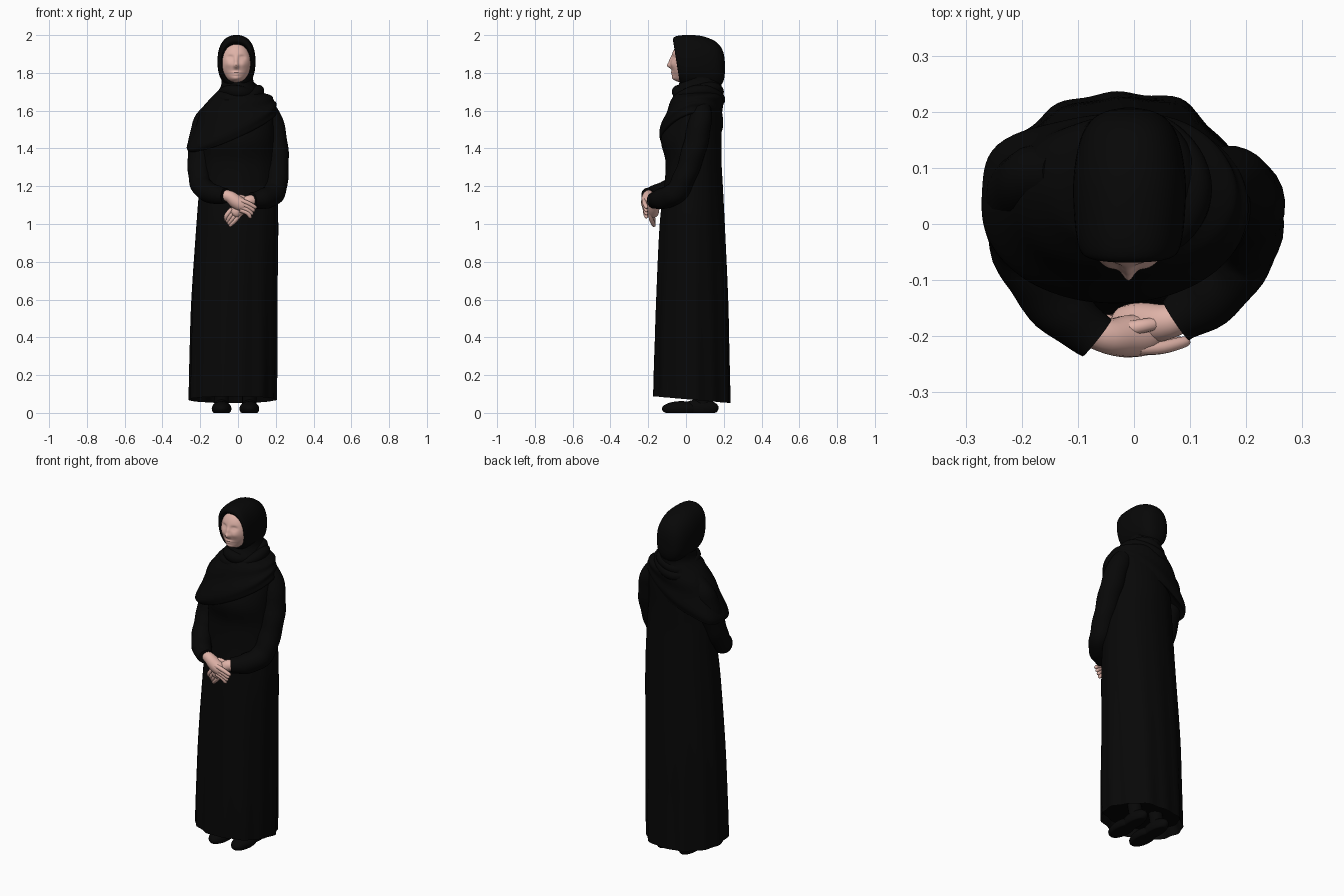
import bpy, bmesh, math
from mathutils import Vector


def material(name, rgb):
    m = bpy.data.materials.new(name)
    m.diffuse_color = (*rgb, 1)
    return m


BLACK = material("black cloth", (0.0022, 0.0022, 0.0022))
SKIN = material("skin", (0.74, 0.45, 0.39))


def smooth_keys(keys, n):
    """Catmull-Rom samples through rows of numbers, n steps per span."""
    out = []
    for i in range(len(keys) - 1):
        a, b, c, d = (keys[max(0, min(len(keys) - 1, i + k))] for k in (-1, 0, 1, 2))
        for s in range(n):
            t = s / n
            out.append([0.5 * (2*q + (r-p)*t + (2*p-5*q+4*r-u)*t*t + (3*q-p-3*r+u)*t**3)
                        for p, q, r, u in zip(a, b, c, d)])
    return out + [list(keys[-1])]


def loft(name, rings, mat, start=True, end=True, closed=False):
    bm = bmesh.new()
    rows = [[bm.verts.new(p) for p in ring] for ring in rings]
    n = len(rows[0])
    pairs = list(zip(rows, rows[1:])) + ([(rows[-1], rows[0])] if closed else [])
    for lo, hi in pairs:
        for j in range(n):
            k = (j + 1) % n
            bm.faces.new((lo[j], lo[k], hi[k], hi[j]))
    if not closed:
        if start:
            bm.faces.new(rows[0][::-1])
        if end:
            bm.faces.new(rows[-1])
    bmesh.ops.recalc_face_normals(bm, faces=bm.faces)
    return finish(name, bm, mat)


def finish(name, bm, mat):
    me = bpy.data.meshes.new(name)
    bm.to_mesh(me)
    bm.free()
    me.materials.append(mat)
    ob = bpy.data.objects.new(name, me)
    bpy.context.collection.objects.link(ob)
    bpy.ops.object.select_all(action='DESELECT')
    ob.select_set(True)
    bpy.context.view_layer.objects.active = ob
    bpy.ops.object.shade_smooth_by_angle(angle=math.radians(60))
    return ob


def tube(name, keys, mat, sides=16, steps=6, wrinkle=0.0, closed=False):
    """Sweep along rows of x, y, z, radius."""
    pts = keys if closed else smooth_keys(keys, steps)
    cs = [Vector(p[:3]) for p in pts]
    rings, prev, side = [], None, None
    for i, c in enumerate(cs):
        if closed:
            tan = (cs[(i + 1) % len(cs)] - cs[i - 1]).normalized()
        else:
            tan = (cs[min(i + 1, len(cs) - 1)] - cs[max(i - 1, 0)]).normalized()
        if prev is None:
            side = tan.orthogonal().normalized()
        else:
            side = prev.rotation_difference(tan) @ side
        prev, other = tan, tan.cross(side)
        ring = []
        for j in range(sides):
            a = math.tau * j / sides
            r = pts[i][3] * (1 + wrinkle * math.sin(i * 1.1 + 2 * math.sin(a)))
            ring.append(c + (side * math.cos(a) + other * math.sin(a)) * r)
        rings.append(ring)
    return loft(name, rings, mat, closed=closed)


def ball(name, centre, radii, mat, shape=None, seg=32):
    bm = bmesh.new()
    bmesh.ops.create_uvsphere(bm, u_segments=seg, v_segments=seg * 3 // 4, radius=1)
    for v in bm.verts:
        v.co = Vector([c + r * p for c, r, p in zip(centre, radii, v.co)])
        if shape:
            shape(v.co)
    return finish(name, bm, mat)


# Long robe: rows of z, centre x, centre y, half width, half depth
ROBE = [(0.052, -0.03, 0.03, 0.230, 0.203), (0.30, -0.025, 0.03, 0.230, 0.198),
        (0.60, -0.02, 0.032, 0.226, 0.190), (1.00, -0.004, 0.033, 0.216, 0.172),
        (1.20, 0.0, 0.04, 0.205, 0.155), (1.33, 0.0, 0.04, 0.198, 0.148),
        (1.45, 0.0, 0.028, 0.192, 0.160), (1.57, 0.005, 0.05, 0.185, 0.135),
        (1.65, 0.012, 0.07, 0.160, 0.105), (1.70, 0.0, 0.08, 0.105, 0.085),
        (1.75, 0.0, 0.08, 0.070, 0.07)]
rings = []
for z, cx, cy, rx, ry in smooth_keys(ROBE, 6):
    low = max(0, 1.15 - z) / 1.1
    amp = (0.006 + 0.024 * low) * (0.4 if z > 1.4 else 1)
    ring = []
    for j in range(120):
        a = math.tau * j / 120
        f = 1 + amp * (0.6 * math.sin(13 * a + 0.8 * z) + 0.4 * math.sin(7 * a + 1 - z))
        f += 0.05 * low * math.exp(-((a - 1.15) / 0.3) ** 2)     # trailing fold at the back
        x, y = cx + rx * f * math.cos(a), cy + ry * f * math.sin(a)
        hem = max(0, 0.4 - z) / 0.35
        ring.append((x, y, z + 0.018 * hem * (1 - math.sin(a))))
    rings.append(ring)
inner = [(p[0] * 0.93, p[1] * 0.93, p[2] + 0.05) for p in rings[0]]
loft("robe", [inner] + rings, BLACK)

# Shawl sloping down over one arm: z, centre x, centre y, half width, half depth, tilt
SHAWL = [(1.80, -0.005, 0.085, 0.080, 0.095, 0), (1.74, 0, 0.075, 0.088, 0.115, 0),
         (1.70, 0, 0.065, 0.115, 0.125, 0.04), (1.66, 0.005, 0.058, 0.172, 0.138, 0.10),
         (1.60, -0.01, 0.042, 0.205, 0.152, 0.25), (1.535, -0.029, 0.026, 0.234, 0.168, 0.42),
         (1.50, -0.032, 0.028, 0.234, 0.158, 0.42), (1.51, -0.025, 0.028, 0.210, 0.14, 0.42)]
rings = []
for i, (z, cx, cy, rx, ry, tilt) in enumerate(smooth_keys(SHAWL, 7)):
    ring = []
    for j in range(96):
        a = math.tau * j / 96
        fold = 0.016 * math.sin(i * 0.62 + 1.6 * math.cos(a) + 0.5 * math.sin(3 * a))
        fold += 0.30 * tilt * math.exp(-((a - 2.5) / 0.35) ** 2)  # fuller over the shoulder blade
        x = cx + rx * (1 + fold) * math.cos(a)
        y = cy + ry * (1 + fold) * math.sin(a)
        ring.append((x, y, z + tilt * x - 0.10 * tilt * max(0, -math.sin(a))))
    rings.append(ring)
loft("shawl", rings, BLACK)

# Scarf rolls around the neck
for k, (z, rx, ry, r, tilt) in enumerate([(1.700, 0.080, 0.108, 0.030, 0.12),
                                          (1.672, 0.108, 0.112, 0.028, 0.22)]):
    path = []
    for j in range(48):
        a = math.tau * j / 48
        x, y = rx * math.cos(a), 0.066 + ry * math.sin(a)
        path.append((x, y, z + tilt * x + 0.012 * math.sin(2 * a + k),
                     r * (1 + 0.12 * math.sin(3 * a + 2 * k))))
    tube(f"scarf_roll_{k + 1}", path, BLACK, closed=True)

# Hood, swept from the face opening to the back: y, centre z, half width, half height
HOOD = [(-0.020, 1.855, 0.068, 0.092), (-0.050, 1.855, 0.075, 0.100),
        (-0.062, 1.860, 0.081, 0.112), (-0.048, 1.863, 0.091, 0.129),
        (0.0, 1.862, 0.098, 0.138), (0.08, 1.858, 0.100, 0.138),
        (0.15, 1.845, 0.088, 0.125), (0.187, 1.835, 0.066, 0.098),
        (0.203, 1.83, 0.035, 0.055), (0.206, 1.83, 0.004, 0.006)]
rings = []
for y, cz, rx, rz in smooth_keys(HOOD, 4):
    ring = []
    for j in range(56):
        a = math.tau * j / 56
        c, s = math.cos(a), math.sin(a)
        c, s = (math.copysign(abs(t) ** 0.85, t) for t in (c, s))
        z = cz + rz * s
        slant = 0.16 * min(1, max(0, 0.08 - y) / 0.13) * (1.93 - z)
        ring.append((-0.008 + rx * c, y + slant, z))
    rings.append(ring)
loft("hood", rings, BLACK, start=False)


# Face with nose, eye sockets, lips and chin
def sculpt(p):
    if p.y > 0.02:
        return
    x, z = p.x + 0.01, p.z

    def bump(x0, z0, w, h):
        return math.exp(-((x - x0) / w) ** 2 - ((z - z0) / h) ** 2)
    p.y -= 0.020 * bump(0, 1.838, 0.013, 0.014) + 0.010 * bump(0, 1.864, 0.010, 0.02)
    p.y -= 0.008 * bump(0, 1.803, 0.026, 0.005) + 0.007 * bump(0, 1.792, 0.022, 0.005)
    p.y -= 0.020 * bump(0, 1.768, 0.036, 0.020)
    for s in (-1, 1):
        p.y += 0.010 * bump(s * 0.031, 1.882, 0.017, 0.011)
        p.y -= 0.005 * bump(s * 0.031, 1.880, 0.010, 0.006)
        p.y -= 0.006 * bump(s * 0.038, 1.845, 0.02, 0.018)


def head_shape(p):
    # Flatten the front of the head before adding features
    if p.y < 0.02:
        p.y = 0.02 - 0.100 * ((0.02 - p.y) / 0.100) ** 0.75
    sculpt(p)


ball("face", (-0.010, 0.02, 1.855), (0.083, 0.100, 0.112), SKIN, head_shape, seg=96)

# Sleeves
tube("left_sleeve", [(0.125, 0.085, 1.63, 0.045), (0.172, 0.078, 1.56, 0.060),
                     (0.200, 0.05, 1.42, 0.064), (0.207, 0.005, 1.28, 0.060),
                     (0.192, -0.050, 1.17, 0.060), (0.140, -0.125, 1.135, 0.055),
                     (0.075, -0.172, 1.125, 0.042)], BLACK, 24, 6, 0.03)
tube("right_sleeve", [(-0.125, 0.09, 1.62, 0.045), (-0.175, 0.08, 1.54, 0.060),
                      (-0.200, 0.05, 1.42, 0.064), (-0.205, 0.0, 1.28, 0.060),
                      (-0.192, -0.06, 1.20, 0.056), (-0.135, -0.145, 1.160, 0.053),
                      (-0.066, -0.203, 1.150, 0.041)], BLACK, 24, 6, 0.03)

# Clasped hands: wrists, palms and fingers
tube("right_hand", [(-0.090, -0.185, 1.155, 0.028), (-0.045, -0.200, 1.145, 0.032),
                    (-0.010, -0.200, 1.118, 0.038), (0.030, -0.198, 1.095, 0.034),
                    (0.048, -0.198, 1.09, 0.015)], SKIN, 16, 4)
tube("left_hand", [(0.090, -0.165, 1.125, 0.027), (0.055, -0.175, 1.120, 0.032),
                   (0.015, -0.178, 1.088, 0.038), (-0.018, -0.178, 1.055, 0.032),
                   (-0.028, -0.178, 1.045, 0.014)], SKIN, 16, 4)
for i in range(4):
    d = i * 0.017
    tube(f"right_finger_{i + 1}", [(0.010, -0.222 + d * 0.1, 1.125 - d, 0.012),
                                   (0.050, -0.220 + d * 0.1, 1.112 - d * 1.05, 0.012),
                                   (0.090 - d * 0.5, -0.210, 1.090 - d, 0.010),
                                   (0.098 - d * 0.5, -0.206, 1.086 - d, 0.003)], SKIN, 10, 4)
    tube(f"left_finger_{i + 1}", [(0.018 - d, -0.188, 1.060 + d * 0.4, 0.012),
                                  (-0.010 - d, -0.184, 1.025 + d * 0.4, 0.012),
                                  (-0.040 - d * 0.5, -0.170, 0.994 + d * 0.6, 0.010),
                                  (-0.046 - d * 0.5, -0.167, 0.988 + d * 0.6, 0.003)], SKIN, 10, 4)
tube("right_thumb", [(-0.025, -0.190, 1.140, 0.014), (0.015, -0.182, 1.143, 0.013),
                     (0.045, -0.177, 1.133, 0.010), (0.052, -0.177, 1.130, 0.003)], SKIN, 10, 4)


# Shoes with flat soles
def flat_sole(p):
    p.z = max(p.z, 0.0)


for name, x in (("right_shoe", -0.087), ("left_shoe", 0.060)):
    ball(name, (x, -0.025, 0.022), (0.052, 0.102, 0.040), BLACK, flat_sole)
    ball(name + "_heel", (x, 0.075, 0.026), (0.043, 0.098, 0.046), BLACK, flat_sole)
    tube(name + "_ankle", [(x, 0.09, 0.04, 0.038), (x, 0.07, 0.15, 0.038)], BLACK)
